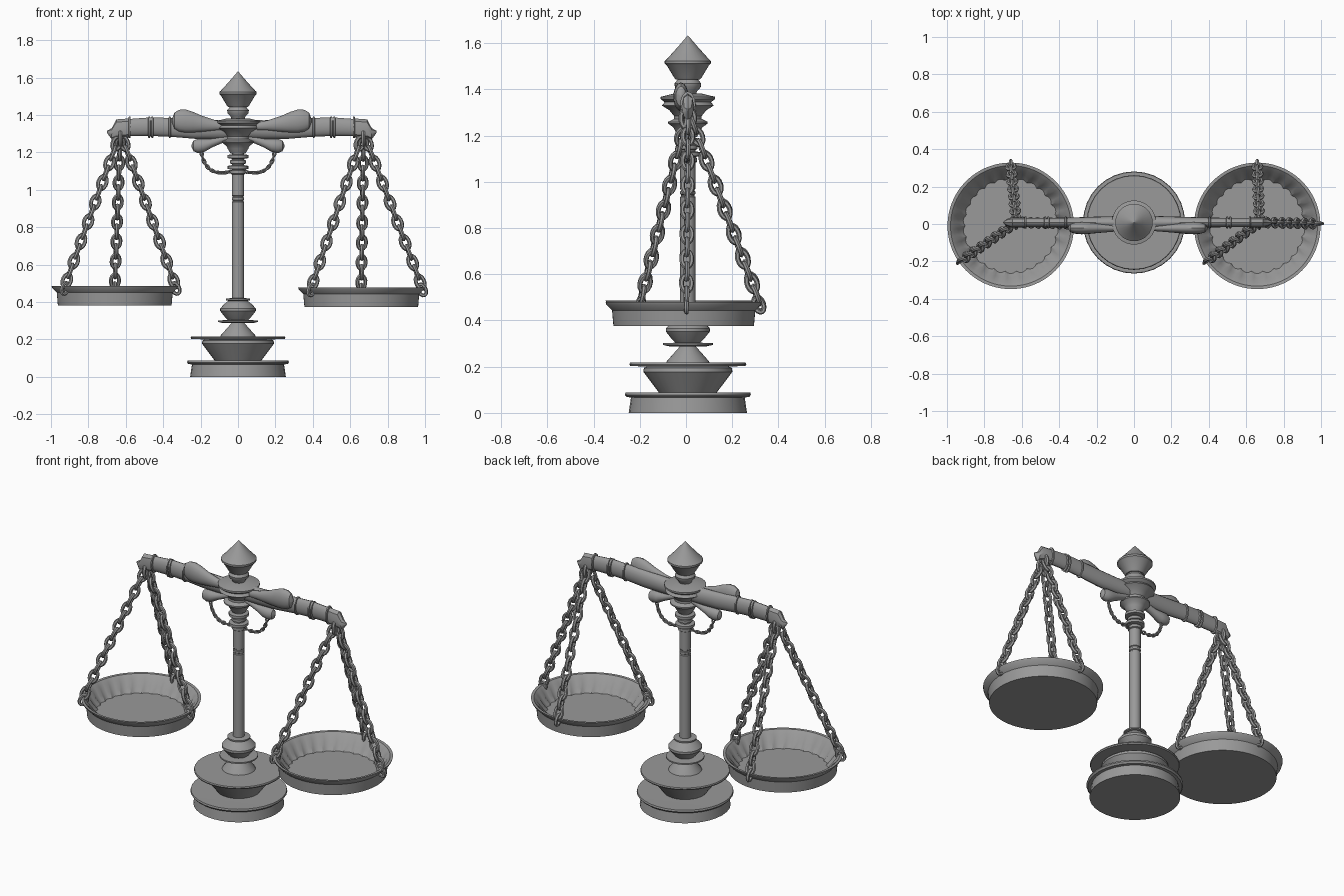
import bpy, bmesh
from math import sin, cos, pi, radians
from mathutils import Vector

if "Cube" in bpy.data.objects:
    bpy.data.objects.remove(bpy.data.objects["Cube"])

metal = bpy.data.materials.new("dull_grey_metal")
metal.use_nodes = True
GREY = (0.32, 0.32, 0.32, 1)
metal.diffuse_color = GREY
metal.node_tree.nodes["Principled BSDF"].inputs["Base Color"].default_value = GREY

POST_Y = 0.008
BEAM_X = 0.02
BEAM_Y = 0.008


def finish(name, bm):
    bmesh.ops.recalc_face_normals(bm, faces=bm.faces[:])
    mesh = bpy.data.meshes.new(name)
    bm.to_mesh(mesh)
    bm.free()
    mesh.materials.append(metal)
    obj = bpy.data.objects.new(name, mesh)
    bpy.context.collection.objects.link(obj)
    bpy.ops.object.select_all(action='DESELECT')
    obj.select_set(True)
    bpy.context.view_layer.objects.active = obj
    bpy.ops.object.shade_smooth_by_angle(angle=radians(35))
    return obj


def skin(bm, rings, closed=False):
    """Join equal rings of points with quads; cap the ends or close the loop."""
    loops = [[bm.verts.new(p) for p in ring] for ring in rings]
    pairs = list(zip(loops, loops[1:]))
    if closed:
        pairs.append((loops[-1], loops[0]))
    else:
        bm.faces.new(loops[0])
        bm.faces.new(loops[-1])
    n = len(loops[0])
    for a, b in pairs:
        for i in range(n):
            j = (i + 1) % n
            bm.faces.new((a[i], a[j], b[j], b[i]))


def turned(name, profile, segs=32):
    """Turned part on the post axis from (radius, z) pairs."""
    bm = bmesh.new()
    skin(bm, [[(r * cos(2 * pi * i / segs), POST_Y + r * sin(2 * pi * i / segs), z)
               for i in range(segs)] for r, z in profile])
    return finish(name, bm)


def loft(name, side, stations, y, segs=16, centre=BEAM_X):
    """Oval sections along x from (x, z, half depth, half height)."""
    bm = bmesh.new()
    skin(bm, [[(centre + side * x, y + ry * cos(2 * pi * i / segs), z + rz * sin(2 * pi * i / segs))
               for i in range(segs)] for x, z, ry, rz in stations])
    return finish(name, bm)


def add_link(bm, c, along, across, half_len, half_wid, wire, n=14, m=6):
    """One oval chain link."""
    normal = along.cross(across)
    rings = []
    for i in range(n):
        t = 2 * pi * i / n
        p = c + along * (half_len * cos(t)) + across * (half_wid * sin(t))
        out = (along * (half_wid * cos(t)) + across * (half_len * sin(t))).normalized()
        rings.append([p + wire * (out * cos(2 * pi * k / m) + normal * sin(2 * pi * k / m))
                      for k in range(m)])
    skin(bm, rings, closed=True)


def chain(name, a, b, count, half_len, half_wid, wire, sag=None):
    """Chain from a to b, straight or through a sagging control point."""
    a, b = Vector(a), Vector(b)
    mid = Vector(sag) if sag else (a + b) / 2
    bm = bmesh.new()
    for k in range(count):
        t = (k + 0.5) / count
        p = a * (1 - t) ** 2 + mid * (2 * t * (1 - t)) + b * t * t
        d = ((mid - a) * (1 - t) + (b - mid) * t).normalized()
        u = d.cross(Vector((0.6, 0.8, 0.1))).normalized()
        v = d.cross(u)
        add_link(bm, p, d, (u + v if k % 2 else u - v).normalized(), half_len, half_wid, wire)
    return finish(name, bm)


# Stepped base and post
turned("base_foot", [(.256, 0), (.246, .068), (.2, .07)])
turned("base_plate", [(.2, .066), (.265, .068), (.273, .078), (.27, .088), (.13, .086)])
turned("base_bowl", [(.122, .084), (.193, .178), (.19, .195), (.17, .203)])
turned("upper_plate", [(.16, .2), (.25, .203), (.253, .21), (.25, .217), (.1, .217)])
turned("post_cone", [(.095, .215), (.09, .225), (.028, .295)])
turned("post_disc", [(.08, .288), (.108, .294), (.108, .302), (.05, .304)])
turned("post_bulb", [(.05, .3), (.07, .32), (.095, .352), (.095, .366), (.075, .388), (.05, .408)])
turned("post_cap", [(.05, .406), (.065, .41), (.065, .418), (.035, .422)])
turned("shaft", [(.033, .41), (.033, .935), (.029, .938), (.029, .944), (.033, .947), (.033, .958),
                 (.029, .961), (.029, .967), (.033, .97), (.033, 1.22)], 24)
for i, (z, r) in enumerate([(1.095, .04), (1.12, .055), (1.15, .042), (1.178, .057)]):
    turned("collar_%d" % (i + 1), [(.034, z - .012), (r, z - .008), (r, z + .008), (.034, z + .012)], 24)

# Hub and finial
turned("hub_cup", [(.04, 1.195), (.055, 1.22), (.062, 1.235), (.085, 1.252), (.085, 1.26), (.06, 1.272), (.06, 1.3)])
turned("hub_disc", [(.06, 1.285), (.08, 1.31), (.112, 1.33), (.1, 1.345), (.118, 1.358), (.118, 1.368), (.06, 1.382)])
turned("finial_ball", [(.035, 1.38), (.04, 1.392), (.056, 1.41), (.058, 1.425), (.045, 1.442), (.04, 1.455)], 24)
turned("finial", [(.052, 1.442), (.06, 1.452), (.092, 1.505), (.1, 1.512), (.1, 1.523), (.092, 1.53),
                  (.045, 1.582), (.001, 1.633)])

for side, label in ((1, "left"), (-1, "right")):
    # Beam arm, its rings and the beaked tip
    loft(label + "_arm", side, [(0, 1.325, .04, .05), (.12, 1.322, .034, .05), (.25, 1.325, .03, .052),
                                (.38, 1.334, .026, .05), (.48, 1.338, .025, .05), (.6, 1.333, .025, .046)], BEAM_Y)
    for i, x in enumerate((.385, .478, .495, .6)):
        loft("%s_arm_ring_%d" % (label, i + 1), side,
             [(x - .006, 1.334, .027, .05), (x - .004, 1.334, .033, .057),
              (x + .004, 1.334, .033, .057), (x + .006, 1.334, .027, .05)], BEAM_Y)
    loft(label + "_arm_tip", side, [(.6, 1.332, .026, .05), (.67, 1.325, .028, .052),
                                    (.695, 1.3, .022, .03), (.72, 1.31, .003, .006)], BEAM_Y, 8)

    # Leaf ornaments above and below the beam
    loft(label + "_upper_leaf", side, [(.08, 1.34, .015, .02), (.14, 1.345, .02, .027), (.21, 1.353, .026, .042),
                                       (.26, 1.362, .031, .055), (.3, 1.368, .033, .062), (.335, 1.37, .03, .058),
                                       (.36, 1.37, .022, .043), (.374, 1.37, .003, .006)], -.022)
    loft(label + "_lower_leaf", side, [(.03, 1.285, .02, .018), (.09, 1.268, .022, .02), (.14, 1.25, .025, .024),
                                       (.18, 1.238, .031, .035), (.215, 1.235, .031, .038), (.238, 1.235, .022, .028),
                                       (.249, 1.235, .003, .005)], BEAM_Y, centre=0)
    chain(label + "_festoon", (side * .196, BEAM_Y, 1.205), (side * .03, BEAM_Y, 1.1), 12,
          .014, .007, .005, sag=(side * .175, BEAM_Y, 1.06))

    # Pan with a fluted inner wall
    px, py, low = side * .659, -.01, (.375 if side > 0 else .383)
    flutes, steps = 26, 4
    n = flutes * steps
    bm = bmesh.new()
    rings = []
    for r, z, ripple in [(.304, 0, 0), (.31, .068, 0), (.335, .094, 0), (.338, .104, 0),
                         (.322, .103, 0), (.302, .085, .004), (.275, .045, .012), (.25, .014, .012)]:
        ring = []
        for i in range(n):
            rr = r + ripple * (sin(pi * (i % steps) / steps) - .5)
            ring.append((px + rr * cos(2 * pi * i / n), py + rr * sin(2 * pi * i / n), low + z))
        rings.append(ring)
    skin(bm, rings)
    finish(label + "_pan", bm)

    # Three suspension chains, each with a rim hook, and the ring on the tip
    head = Vector((BEAM_X + side * .65, BEAM_Y, 1.275))
    for i, angle in enumerate((2, 90, 215)):
        out = Vector((cos(radians(angle)), sin(radians(angle)), 0))
        rim = Vector((px, py, low + .095)) + out * .325
        chain("%s_pan_chain_%d" % (label, i + 1), head + out * .012, rim + Vector((0, 0, .01)), 15,
              .038, .022, .0105)
        bm = bmesh.new()
        add_link(bm, rim + Vector((0, 0, -.005)), (out * .5 - Vector((0, 0, 1))).normalized(),
                 (out + Vector((0, 0, .5))).normalized(), .032, .02, .01)
        finish("%s_rim_hook_%d" % (label, i + 1), bm)
    bm = bmesh.new()
    add_link(bm, head, Vector((0, 0, 1)), Vector((0, 1, 0)), .045, .03, .011)
    finish(label + "_tip_ring", bm)
